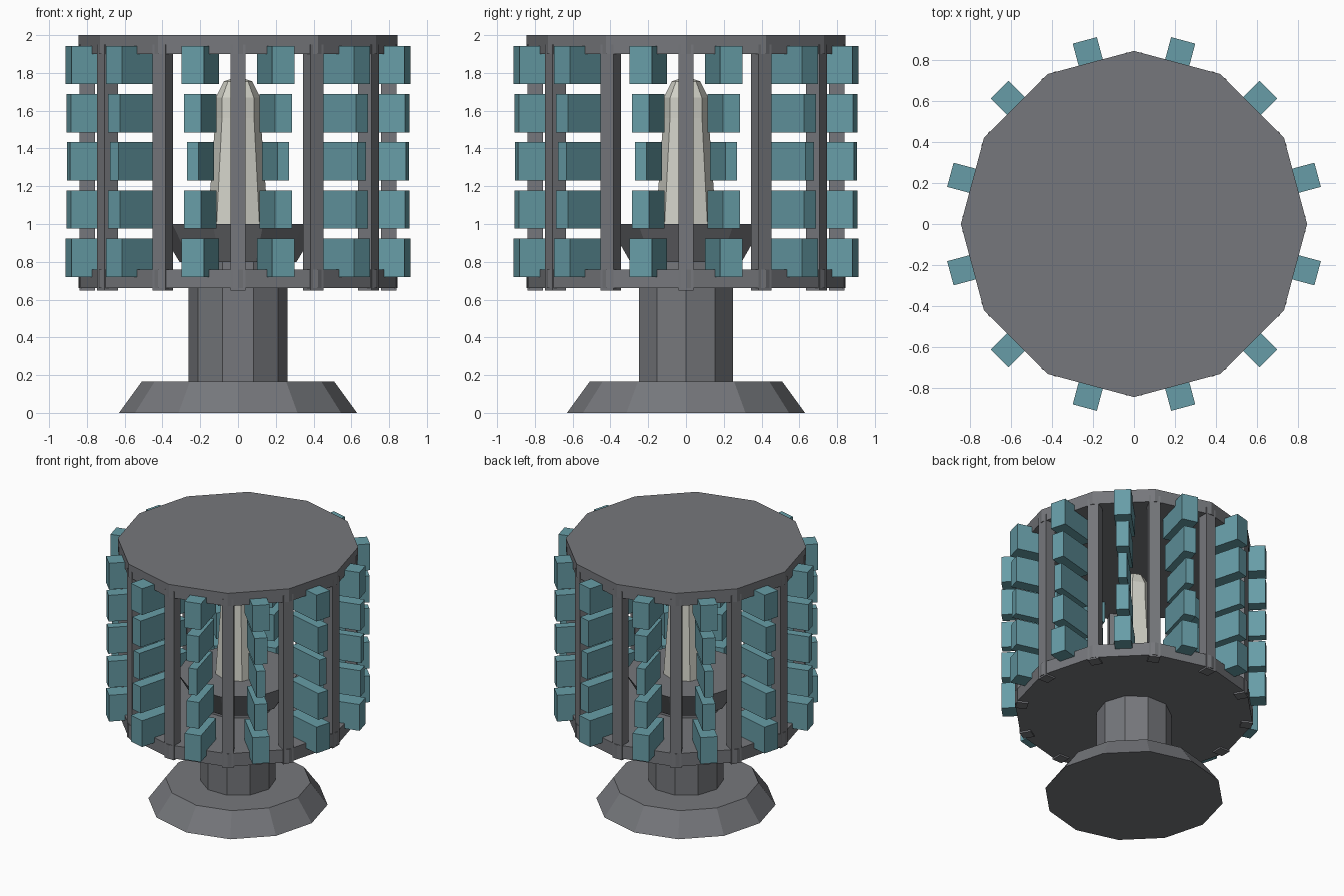
import bpy, bmesh
from math import radians, sin, cos, pi
from mathutils import Matrix, Vector

cube = bpy.data.objects.get("Cube")
if cube:
    bpy.data.objects.remove(cube, do_unlink=True)


def material(name, rgb):
    m = bpy.data.materials.new(name)
    m.use_nodes = True
    color = (*rgb, 1)
    m.diffuse_color = color
    m.node_tree.nodes["Principled BSDF"].inputs["Base Color"].default_value = color
    return m


metal = material("grey metal", (0.18, 0.185, 0.2))
teal = material("teal", (0.135, 0.335, 0.385))
ivory = material("ivory", (0.65, 0.65, 0.58))


def finish(name, bm, mat):
    bmesh.ops.recalc_face_normals(bm, faces=bm.faces)
    mesh = bpy.data.meshes.new(name)
    bm.to_mesh(mesh)
    bm.free()
    mesh.materials.append(mat)
    obj = bpy.data.objects.new(name, mesh)
    bpy.context.collection.objects.link(obj)
    return obj


def lathe(name, sides, profile, mat):
    """Flat-sided solid of revolution from (radius, height) pairs, corner on +x."""
    bm = bmesh.new()
    rings = []
    for r, z in profile:
        angles = [2 * pi * i / sides for i in range(sides)]
        rings.append([bm.verts.new((r * cos(a), r * sin(a), z)) for a in angles])
    for low, high in zip(rings, rings[1:]):
        for i in range(sides):
            j = (i + 1) % sides
            bm.faces.new((low[i], low[j], high[j], high[i]))
    bm.faces.new(rings[0][::-1])
    bm.faces.new(rings[-1])
    return finish(name, bm, mat)


def radial_box(name, angle, inner, outer, width, bottom, top, mat):
    """Box pointing outwards from the vertical axis."""
    bm = bmesh.new()
    place = (Matrix.Rotation(radians(angle), 4, 'Z')
             @ Matrix.Translation(Vector(((inner + outer) / 2, 0, (bottom + top) / 2)))
             @ Matrix.Diagonal((outer - inner, width, top - bottom, 1)))
    bmesh.ops.create_cube(bm, size=1, matrix=place)
    return finish(name, bm, mat)


# Pedestal
lathe("base", 12, [(0.63, 0), (0.51, 0.165)], metal)
lathe("column", 10, [(0.263, 0.165), (0.263, 0.8)], metal)

# Cage plates
lathe("lower_plate", 12, [(0.845, 0.66), (0.845, 0.76)], metal)
lathe("upper_plate", 12, [(0.845, 1.9), (0.845, 2.0)], metal)

# Bowl and lamp inside the cage
lathe("bowl", 10, [(0.31, 0.8), (0.43, 1.0)], metal)
lathe("lamp", 8, [(0.16, 1.0), (0.12, 1.56), (0.118, 1.67),
                  (0.075, 1.755), (0.03, 1.77)], ivory)

# Posts at the plate corners, columns of blocks between them
block_widths = [0.122, 0.092, 0.064, 0.092, 0.122]
for k in range(12):
    radial_box(f"post_{k + 1}", 30 * k, 0.757, 0.838, 0.08, 0.648, 1.95, metal)
    for row, width in enumerate(block_widths):
        z = 0.72 + 0.255 * row
        radial_box(f"block_{k + 1}_{row + 1}", 30 * k + 15, 0.615, 0.928, width,
                   z, z + 0.203, teal)
